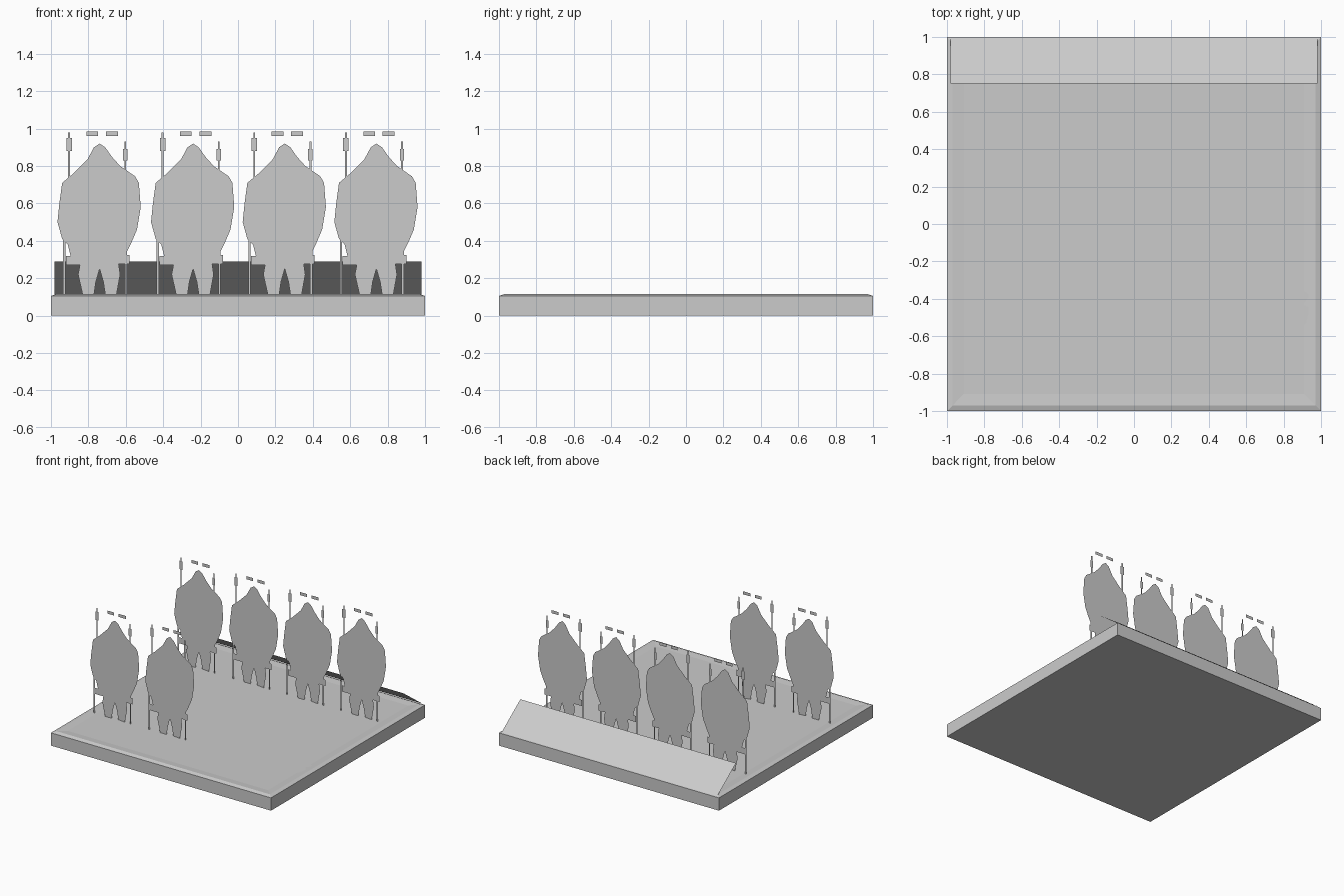
import bpy

grey = bpy.data.materials.new("plain grey")
grey.diffuse_color = (0.6, 0.6, 0.6, 1)


def make(name, verts, faces):
    me = bpy.data.meshes.new(name)
    me.from_pydata(verts, [], faces)
    me.materials.append(grey)
    ob = bpy.data.objects.new(name, me)
    bpy.context.collection.objects.link(ob)
    return ob


def polygons(name, shapes, place):
    """Flat cut-out made of several 2D outlines, placed in space."""
    verts, faces = [], []
    for s in shapes:
        faces.append(list(range(len(verts), len(verts) + len(s))))
        verts += [place(u, v) for u, v in s]
    return make(name, verts, faces)


def rect(x0, x1, z0, z1):
    return [(x0, z0), (x1, z0), (x1, z1), (x0, z1)]


# base tray with a low raised rim, stacked square rings
rings = [(1, 0), (1, 0.105), (0.97, 0.115), (0.91, 0.11)]
verts = [(sx * r, sy * r, z) for r, z in rings
         for sx, sy in ((-1, -1), (1, -1), (1, 1), (-1, 1))]
faces = [[3, 2, 1, 0], [12, 13, 14, 15]]
for k in range(len(rings) - 1):
    for i in range(4):
        j = (i + 1) % 4
        faces.append([4 * k + i, 4 * k + j, 4 * k + 4 + j, 4 * k + 4 + i])
make("base_tray", verts, faces)

# sloping label plate along the back edge
make("back_plate", [(-0.98, 0.995, 0.112), (-0.98, 0.75, 0.29),
                    (0.98, 0.75, 0.29), (0.98, 0.995, 0.112)], [[3, 2, 1, 0]])

# standing figure cut-out: body with legs, two poles, top dashes
body = [(0, 0.92), (-0.03, 0.90), (-0.065, 0.835), (-0.14, 0.76), (-0.20, 0.71),
        (-0.215, 0.60), (-0.225, 0.50), (-0.20, 0.41), (-0.17, 0.38), (-0.155, 0.32),
        (-0.10, 0.30), (-0.115, 0.22), (-0.09, 0.11), (-0.03, 0.11), (-0.02, 0.18),
        (0.0, 0.25), (0.02, 0.18), (0.03, 0.115), (0.09, 0.11), (0.11, 0.22),
        (0.10, 0.29), (0.14, 0.33), (0.17, 0.39), (0.20, 0.46), (0.22, 0.58),
        (0.21, 0.71), (0.19, 0.745), (0.11, 0.80), (0.065, 0.85), (0.03, 0.90)]
figure = [
    body,
    rect(-0.168, -0.158, 0.72, 0.98), rect(-0.178, -0.148, 0.88, 0.95),
    rect(-0.195, -0.183, 0.11, 0.45), rect(-0.18, -0.10, 0.27, 0.32),
    rect(0.132, 0.142, 0.77, 0.93), rect(0.125, 0.148, 0.83, 0.89),
    rect(0.135, 0.147, 0.11, 0.35), rect(0.09, 0.16, 0.275, 0.325),
    rect(-0.07, -0.008, 0.96, 0.985), rect(0.033, 0.098, 0.96, 0.985),
]
spots = [(x, 0.55) for x in (-0.74, -0.24, 0.25, 0.74)] + [(-0.74, -0.54), (-0.24, -0.54)]
for n, (cx, cy) in enumerate(spots):
    polygons(f"standing_cutout_{n + 1}", figure, lambda u, v: (cx + u, cy, v))

# two fallen cut-outs lying flat on the tray
fallen = [
    [(0.01, -0.63), (-0.08, -0.605), (-0.16, -0.54), (-0.21, -0.46), (-0.19, -0.40),
     (-0.13, -0.375), (-0.17, -0.36), (0.0, -0.345), (0.14, -0.337), (0.20, -0.38),
     (0.165, -0.43), (0.20, -0.45), (0.18, -0.53), (0.12, -0.59)],
    rect(-0.04, 0.005, -0.75, -0.725), rect(0.015, 0.06, -0.75, -0.725),
    rect(0.122, 0.13, -0.75, -0.73),
]
for n, cx in enumerate((0.25, 0.74)):
    polygons(f"fallen_cutout_{n + 1}", fallen, lambda u, v: (cx + u, v, 0.112))
